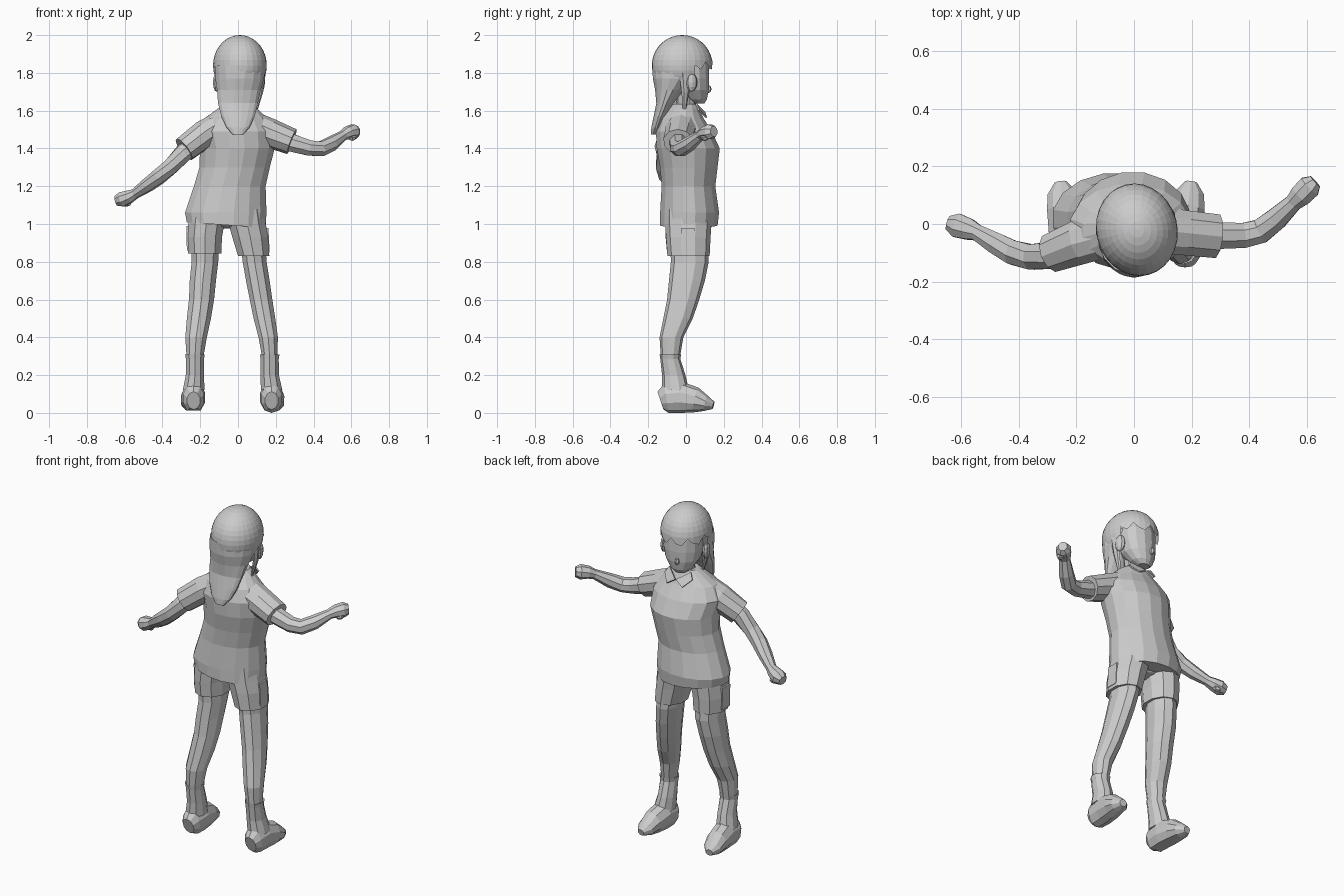
import bpy, bmesh, math
from mathutils import Vector, Matrix


def finish(name, bm):
    bmesh.ops.recalc_face_normals(bm, faces=bm.faces)
    me = bpy.data.meshes.new(name)
    bm.to_mesh(me)
    bm.free()
    ob = bpy.data.objects.new(name, me)
    bpy.context.collection.objects.link(ob)
    return ob


def loft(name, rings, n=12, along=False, floor=None, tilt=0.0):
    """Skin elliptical rings (x, y, z, rx, ry); level, or square to the path if along."""
    bm = bmesh.new()
    pts = [Vector(r[:3]) for r in rings]
    loops = []
    for i, r in enumerate(rings):
        side, other = Vector((1, 0, 0)), Vector((0, 1, 0))
        if along:
            t = (pts[min(i + 1, len(pts) - 1)] - pts[max(i - 1, 0)]).normalized()
            side = t.cross(Vector((0, 0, 1))).normalized()
            other = side.cross(t)
        loop = []
        for k in range(n):
            a = 2 * math.pi * (k + 0.5) / n
            p = pts[i] + side * r[3] * math.cos(a) + other * r[4] * math.sin(a)
            if i == 0:
                p.z += tilt * p.x
            if floor is not None:
                p.z = max(p.z, floor)
            loop.append(bm.verts.new(p))
        loops.append(loop)
    for a, b in zip(loops, loops[1:]):
        for k in range(n):
            j = (k + 1) % n
            bm.faces.new((a[k], a[j], b[j], b[k]))
    bm.faces.new(loops[0])
    bm.faces.new(loops[-1])
    return finish(name, bm)


def ball(name, c, r, seg=10, rings=6):
    bm = bmesh.new()
    bmesh.ops.create_uvsphere(bm, u_segments=seg, v_segments=rings, radius=1)
    bmesh.ops.transform(bm, matrix=Matrix.Translation(c) @ Matrix.Diagonal((*r, 1)), verts=bm.verts)
    return finish(name, bm)


def span(z, x0, x1, y0, y1):
    return ((x0 + x1) / 2, (y0 + y1) / 2, z, (x1 - x0) / 2, (y1 - y0) / 2)


# shirt body
loft("shirt", [span(0.99, -.275, .15, -.14, .17), span(1.06, -.285, .155, -.14, .178),
               span(1.2, -.237, .15, -.132, .158), span(1.3, -.208, .172, -.14, .17),
               span(1.4, -.205, .198, -.158, .182), span(1.49, -.225, .2, -.162, .14),
               span(1.56, -.18, .155, -.14, .095), span(1.61, -.11, .105, -.095, .07),
               span(1.635, -.07, .07, -.07, .06)], n=16, tilt=-0.07)

# sleeves
loft("left_sleeve", [(-.08, -.035, 1.535, .08, .07), (-.18, -.06, 1.475, .082, .075),
                     (-.285, -.1, 1.395, .07, .07)], n=10, along=True)
loft("right_sleeve", [(.07, -.02, 1.525, .09, .075), (.17, -.03, 1.48, .082, .078),
                      (.285, -.042, 1.436, .08, .07)], n=10, along=True)

# arms with fists
loft("left_arm", [(-.2, -.08, 1.45, .05, .05), (-.29, -.108, 1.375, .05, .05),
                  (-.355, -.115, 1.305, .047, .045), (-.42, -.1, 1.25, .045, .043),
                  (-.48, -.068, 1.205, .04, .038), (-.545, -.03, 1.16, .03, .028),
                  (-.575, -.018, 1.145, .04, .036), (-.615, -.005, 1.13, .045, .042),
                  (-.645, .004, 1.122, .026, .028)], n=8, along=True)
loft("right_arm", [(.2, -.03, 1.455, .05, .05), (.3, -.04, 1.425, .05, .05),
                   (.38, -.04, 1.402, .047, .044), (.44, -.025, 1.398, .046, .042),
                   (.495, .018, 1.425, .042, .04), (.555, .075, 1.468, .032, .027),
                   (.58, .1, 1.482, .042, .035), (.61, .13, 1.488, .044, .042),
                   (.63, .148, 1.49, .026, .03)], n=8, along=True)
ball("left_thumb", (-.59, .005, 1.11), (.03, .02, .018), 6, 4)
ball("right_thumb", (.605, .1, 1.458), (.024, .024, .018), 6, 4)

# legs, socks and feet: (z, y, rx, ry) shared, x positions differ
shape = [(.95, .015, .078, .1), (.8, .02, .074, .1), (.7, .005, .073, .095), (.6, -.015, .07, .085),
         (.5, -.042, .067, .078), (.4, -.077, .06, .063), (.29, -.083, .046, .05)]
sock = [(.285, -.083, .05, .053), (.31, -.083, .055, .057), (.305, -.083, .048, .051)]
foot = [(-.135, .065, .036, .05, 0), (-.105, .075, .058, .078, 0), (-.03, .082, .064, .085, 0),
        (.05, .068, .062, .068, .008), (.105, .05, .053, .042, .015), (.145, .04, .022, .02, .02)]
legs = {"left": (-1, [-.175, -.175, -.186, -.193, -.207, -.222, -.228], -.235),
        "right": (1, [.075, .088, .105, .122, .14, .16, .168], .178)}
for name, (s, xs, fx) in legs.items():
    k = 1.0 if s < 0 else 0.9
    loft(name + "_leg", [(x, y, z, rx * k, ry) for x, (z, y, rx, ry) in zip(xs, shape)], n=10)
    ankle = [(.12, -.055, .06, .072), (.2, -.065, .051, .062)]
    loft(name + "_sock", [(fx if z < .15 else xs[-1], y, z, rx, ry) for z, y, rx, ry in ankle + sock], n=10)
    loft(name + "_foot", [(fx + s * dx, y, z, rx, rz) for y, z, rx, rz, dx in foot],
         n=10, along=True, floor=0.0 if s > 0 else 0.012)

# shorts with turned hems and side pockets
loft("left_shorts_leg", [span(.845, -.268, -.084, -.1, .125), span(.93, -.272, -.08, -.108, .13),
                         span(1.0, -.268, -.068, -.11, .135), span(1.08, -.26, -.055, -.11, .135)], n=10)
loft("right_shorts_leg", [span(.83, -.004, .17, -.098, .125), span(.93, -.035, .165, -.106, .13),
                          span(1.0, -.055, .152, -.11, .135), span(1.08, -.06, .14, -.11, .135)], n=10)
ball("seat_of_shorts", (-.06, .012, 1.06), (.17, .118, .085), 12, 6)
loft("left_pocket", [span(.86, -.277, -.235, -.045, .06), span(.99, -.28, -.235, -.045, .06)], n=4)
loft("right_pocket", [span(.85, .12, .176, -.04, .06), span(.98, .12, .168, -.04, .06)], n=4)

# neck
loft("neck", [(0, -.005, 1.57, .06, .06), (0, 0, 1.64, .052, .052), (.005, 0, 1.72, .055, .058)], n=10)

# collar flaps
for s, side in ((-1, "left"), (1, "right")):
    bm = bmesh.new()
    v = [bm.verts.new(p) for p in ((0, .095, 1.59), (s * .07, .05, 1.635), (s * .09, .065, 1.6), (s * .05, .105, 1.56))]
    bm.faces.new(v)
    ob = finish(side + "_collar", bm)
    ob.modifiers.new("thickness", "SOLIDIFY").thickness = .008

# head, face turned slightly to the left
head = [loft("face", [(0, .07, 1.637, .035, .03), (0, .055, 1.66, .065, .058), (0, .035, 1.71, .098, .088),
                      (0, .025, 1.77, .113, .1), (0, .02, 1.84, .117, .102), (0, .01, 1.9, .1, .09)], n=14)]
head.append(ball("nose", (0, .122, 1.715), (.014, .018, .022), 6, 4))
for s, side in ((-1, "left"), (1, "right")):
    head.append(ball(side + "_ear", (s * .122, .0, 1.75), (.02, .032, .05), 8, 6))
    # loose hair strand behind the ear
    head.append(loft(side + "_strand", [(s * .118, -.035, 1.8, .018, .03), (s * .11, -.03, 1.7, .014, .022),
                                        (s * .088, -.03, 1.6, .005, .008)], n=6))

# hair cap with a jagged fringe
bm = bmesh.new()
bmesh.ops.create_uvsphere(bm, u_segments=28, v_segments=18, radius=1)
bmesh.ops.transform(bm, matrix=Matrix.Translation((.0, -.02, 1.84)) @ Matrix.Diagonal((.141, .162, .16, 1)), verts=bm.verts)
drop = [f for f in bm.faces if f.calc_center_median().z < (1.83 if f.calc_center_median().y > .0 else 1.75)]
bmesh.ops.delete(bm, geom=drop, context='FACES')
for v in bm.verts:
    if v.is_boundary and v.co.y > .02:
        k = round(math.atan2(v.co.y + .02, v.co.x) * 14 / math.pi)
        v.co.z += (.018, -.012, -.022)[k % 3]
head.append(finish("hair_cap", bm))
turn = Matrix.Translation((.01, -.02, 0)) @ Matrix.Rotation(math.radians(14), 4, 'Z') @ Matrix.Translation((0, .02, 0))
for ob in head:
    ob.matrix_world = turn

# back hair falling to a rounded tip
loft("back_hair", [(0, -.172, 1.475, .03, .014), (0, -.158, 1.51, .062, .026), (0, -.138, 1.57, .09, .034),
                   (0, -.112, 1.64, .108, .046), (.005, -.085, 1.71, .118, .08), (.009, -.06, 1.77, .132, .118),
                   (.01, -.045, 1.84, .136, .135)], n=16)
